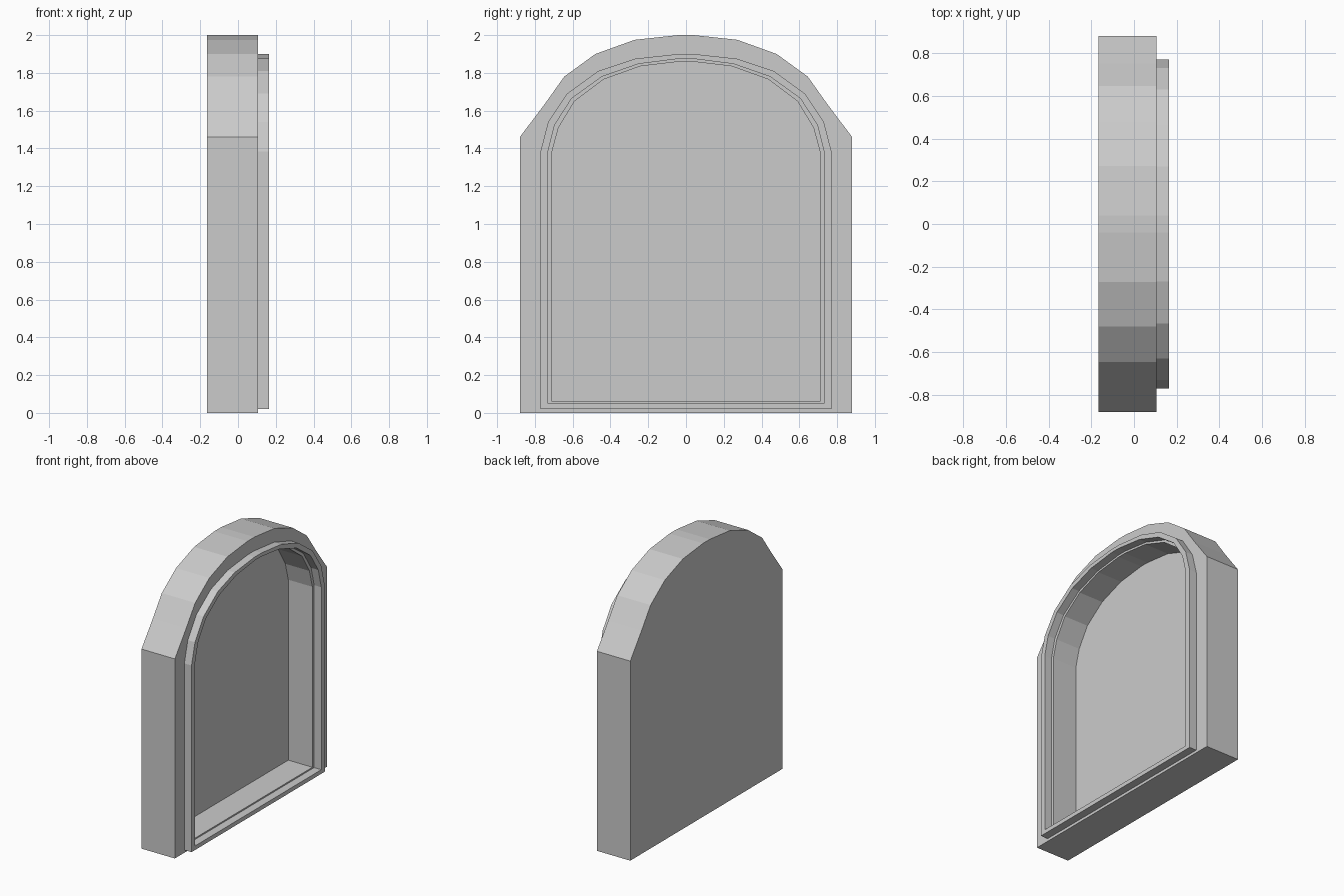
import bpy, bmesh

if "Cube" in bpy.data.objects:
    bpy.data.objects.remove(bpy.data.objects["Cube"])

# Half outlines (y, z) from the foot up to the crown of the arch
BODY = [(.88, 0), (.88, 1.46), (.75, 1.632), (.645, 1.78), (.48, 1.90), (.272, 1.975), (.04, 2.0)]
RIM_OUT = [(.77, .02), (.77, 1.385), (.73, 1.54), (.63, 1.69), (.465, 1.81), (.27, 1.875), (.04, 1.90)]
RIM_IN = [(.73, .05), (.73, 1.385), (.695, 1.525), (.605, 1.665), (.445, 1.78), (.25, 1.848), (.035, 1.875)]
RECESS = [(.71, .06), (.71, 1.38), (.675, 1.51), (.59, 1.65), (.437, 1.765), (.243, 1.835), (.033, 1.86)]

BACK, FACE, FRONT, PANEL = -.165, .105, .163, -.09


def loft(name, sections, closed):
    """Join mirrored outlines placed at the given x; cap the ends or close the ring."""
    bm = bmesh.new()
    loops = []
    for x, half in sections:
        outline = half + [(-y, z) for y, z in reversed(half)]
        loops.append([bm.verts.new((x, y, z)) for y, z in outline])
    pairs = list(zip(loops, loops[1:]))
    if closed:
        pairs.append((loops[-1], loops[0]))
    else:
        bm.faces.new(loops[0])
        bm.faces.new(loops[-1])
    for a, b in pairs:
        for i in range(len(a)):
            j = (i + 1) % len(a)
            bm.faces.new((a[i], a[j], b[j], b[i]))
    bmesh.ops.recalc_face_normals(bm, faces=bm.faces)
    mesh = bpy.data.meshes.new(name)
    bm.to_mesh(mesh)
    bm.free()
    obj = bpy.data.objects.new(name, mesh)
    bpy.context.collection.objects.link(obj)
    return obj


# Arched block with a deep recess in its front
loft("arched_body", [(BACK, BODY), (FACE, BODY), (FACE, RECESS), (PANEL, RECESS)], False)

# Raised rim around the recess
loft("raised_rim", [(FACE, RIM_OUT), (FRONT, RIM_OUT), (FRONT, RIM_IN), (FACE, RIM_IN)], True)
